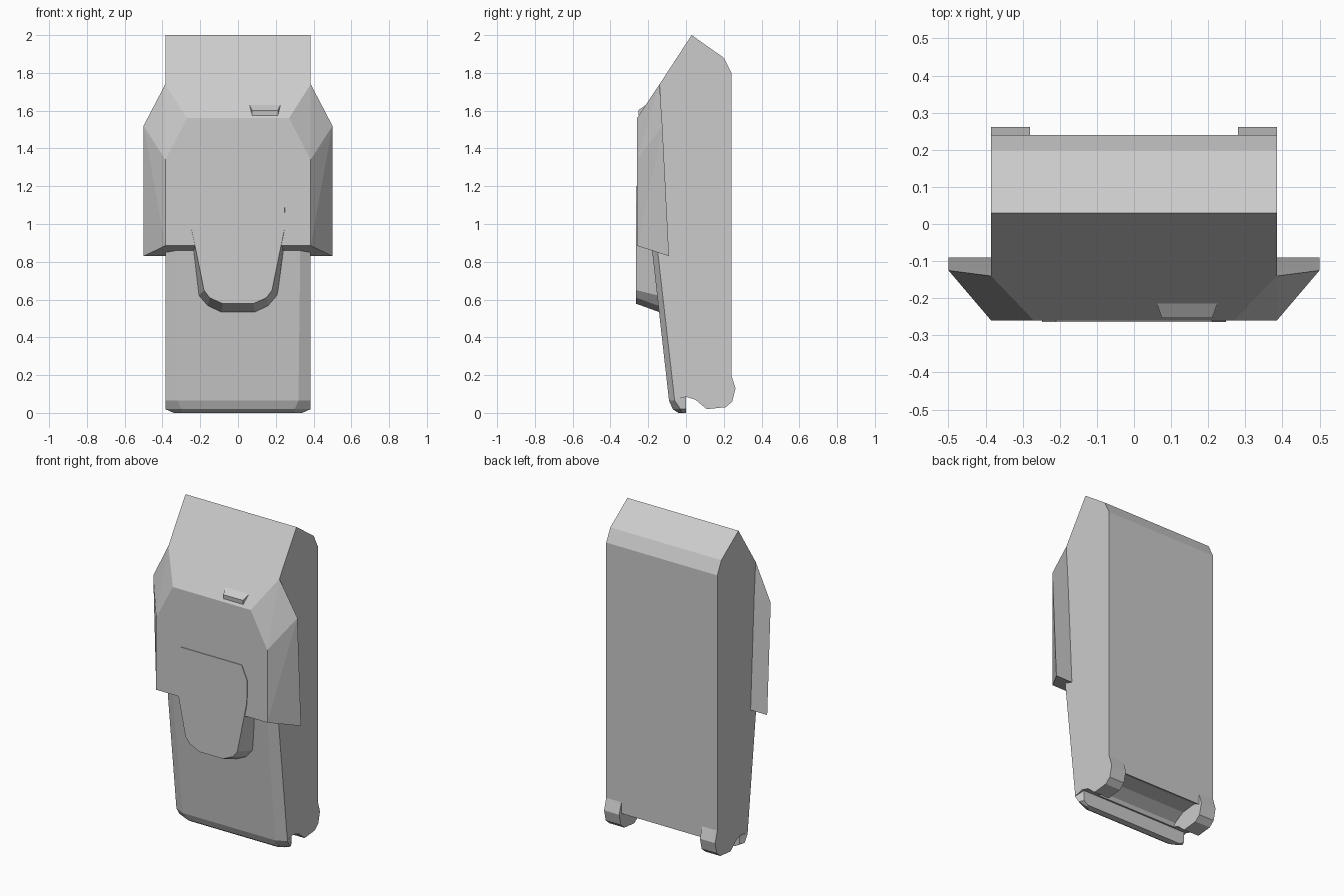
import bpy, bmesh

default = bpy.data.objects.get("Cube")
if default:
    bpy.data.objects.remove(default, do_unlink=True)

grey = bpy.data.materials.new("light_grey")
grey.use_nodes = True
COLOUR = (0.6, 0.6, 0.6, 1)
grey.diffuse_color = COLOUR
grey.node_tree.nodes["Principled BSDF"].inputs["Base Color"].default_value = COLOUR


def finish(name, bm):
    bmesh.ops.recalc_face_normals(bm, faces=bm.faces)
    mesh = bpy.data.meshes.new(name)
    bm.to_mesh(mesh)
    bm.free()
    mesh.materials.append(grey)
    obj = bpy.data.objects.new(name, mesh)
    bpy.context.collection.objects.link(obj)
    return obj


def loft(name, rings):
    """Skin closed rings of equal length and cap both ends."""
    bm = bmesh.new()
    loops = [[bm.verts.new(p) for p in ring] for ring in rings]
    n = len(loops[0])
    for a, b in zip(loops, loops[1:]):
        for i in range(n):
            j = (i + 1) % n
            bm.faces.new((a[i], a[j], b[j], b[i]))
    bm.faces.new(loops[0])
    bm.faces.new(loops[-1])
    return finish(name, bm)


def prism(name, profile, x0, x1):
    """Extrude a (y, z) profile sideways."""
    return loft(name, [[(x, y, z) for y, z in profile] for x in (x0, x1)])


def hull(name, points):
    bm = bmesh.new()
    for p in points:
        bm.verts.new(p)
    bmesh.ops.convex_hull(bm, input=bm.verts)
    bmesh.ops.dissolve_limit(bm, angle_limit=0.01, verts=bm.verts, edges=bm.edges)
    return finish(name, bm)


W = 0.385

# Main case, with rounded feet at the back
case = prism("case", [
    (0.03, 2.0), (0.2, 1.88), (0.24, 1.8), (0.24, 0.2), (0.262, 0.13),
    (0.245, 0.06), (0.21, 0.03), (0.11, 0.02), (0.05, 0.07), (0, 0.085),
    (-0.06, 0.07), (-0.15, 0.86), (-0.14, 1.74)], -W, W)

# Channel between the feet
cutter = prism("channel_cutter", [
    (0.3, 0.2), (0.24, 0.2), (0.24, 0.13), (0.2, 0.15), (0.1, 0.14),
    (0.03, 0.1), (0, 0.05), (0, -0.1), (0.3, -0.1)], -0.28, 0.28)
cutter.hide_render = True
cutter.hide_viewport = True
cut = case.modifiers.new("channel", 'BOOLEAN')
cut.operation = 'DIFFERENCE'
cut.solver = 'EXACT'
cut.object = cutter

# Lower front panel with chamfered sides and a bottom lip
sections = [  # z, back half width, side half width, side y, front half width, front y
    (0.9, 0.37, W, -0.155, 0.33, -0.184),
    (0.065, 0.37, W, -0.06, 0.32, -0.09),
    (0.02, 0.37, W, -0.03, 0.3, -0.07),
    (0.0, 0.34, 0.34, -0.02, 0.3, -0.04)]
rings = []
for z, xb, xs, ys, xf, yf in sections:
    half = [(xb, 0, z), (xs, ys, z), (xf, yf, z)]
    rings.append(half + [(-x, y, zz) for x, y, zz in reversed(half)])
loft("front_panel", rings)

# Upper front cover with flared sides
half = [(W, -0.14, 1.74), (0.27, -0.26, 1.56), (W, -0.26, 1.34),
        (W, -0.26, 0.885), (0.5, -0.125, 1.52), (0.5, -0.09, 0.83),
        (W, -0.09, 0.83)]
hull("front_cover", [(s * x, y, z) for s in (1, -1) for x, y, z in half])

# Shield plate, widening towards the case
face = [(0.21, 1.2), (0.248, 1.11), (0.245, 0.97), (0.18, 0.65),
        (0.15, 0.61), (0.08, 0.578)]
base = [(0.21, 1.2), (0.248, 1.11), (0.262, 0.97), (0.21, 0.62),
        (0.16, 0.565), (0.09, 0.533)]


def shield_ring(outline, y):
    return [(x, y, z) for x, z in outline] + [(-x, y, z) for x, z in reversed(outline)]


loft("shield", [shield_ring(face, -0.264), shield_ring(base, -0.14)])

# Small latch on the slope
latch = [(-0.213, 1.63), (-0.253, 1.602), (-0.25, 1.575), (-0.21, 1.575)]
inset = (0, 0.014, 0.014, 0)
loft("latch", [[(0.143 + s * (0.082 - i), y, z) for (y, z), i in zip(latch, inset)]
               for s in (-1, 1)])
